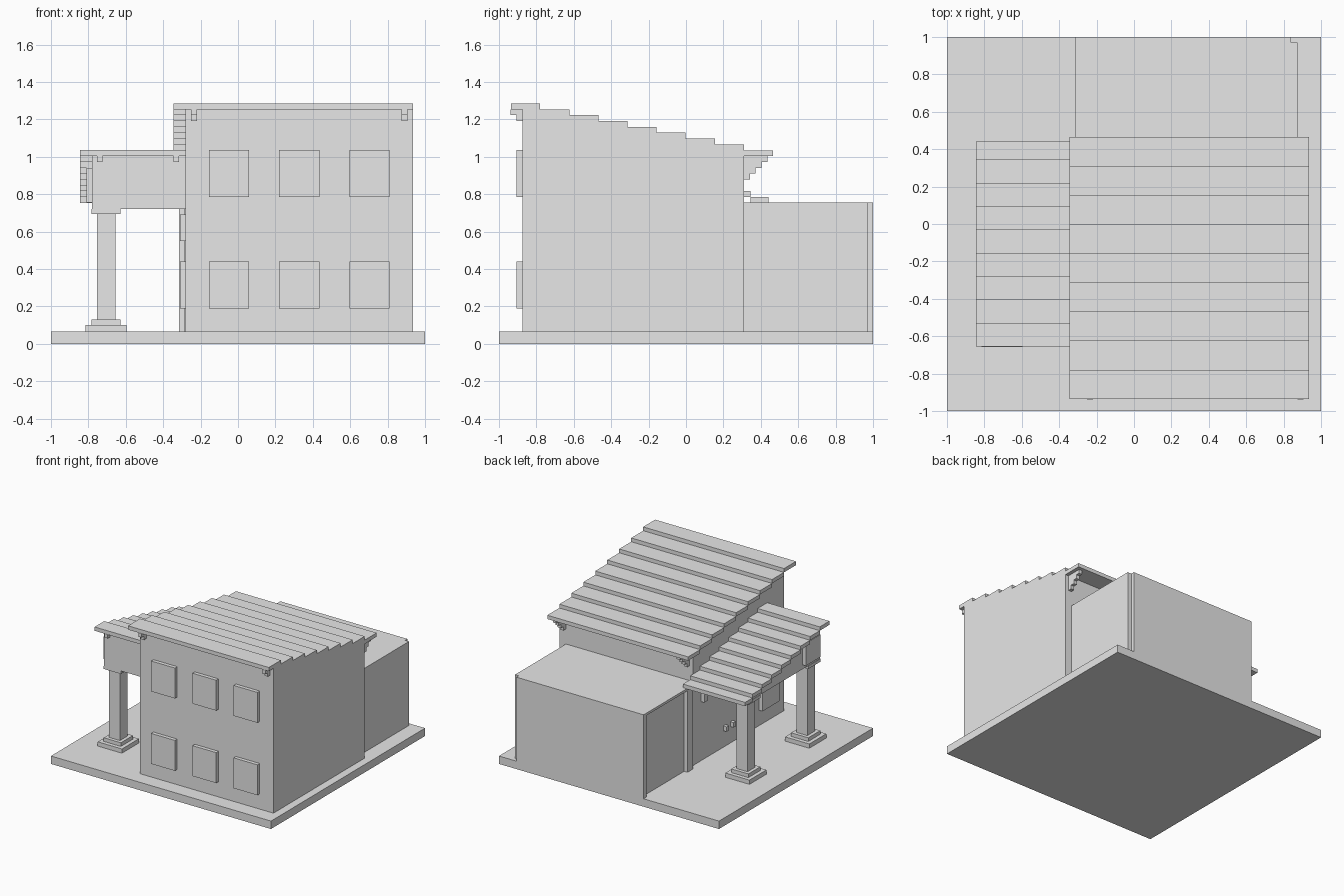
import bpy, bmesh

cube = bpy.data.objects.get("Cube")
if cube:
    bpy.data.objects.remove(cube, do_unlink=True)

# Single plain grey material
grey = bpy.data.materials.new("plain_grey")
grey.use_nodes = True
GREY = (0.8, 0.8, 0.8, 1)
grey.diffuse_color = GREY
grey.node_tree.nodes["Principled BSDF"].inputs["Base Color"].default_value = GREY


def finish(name, bm):
    bmesh.ops.recalc_face_normals(bm, faces=bm.faces)
    mesh = bpy.data.meshes.new(name)
    bm.to_mesh(mesh)
    bm.free()
    mesh.materials.append(grey)
    obj = bpy.data.objects.new(name, mesh)
    bpy.context.collection.objects.link(obj)
    return obj


def prism(name, profile, lo, hi, axis="x"):
    """Extrude a profile: (y, z) along x, or (x, y) along z."""
    bm = bmesh.new()
    along_x = axis == "x"
    verts = [bm.verts.new((lo, a, b) if along_x else (a, b, lo)) for a, b in profile]
    face = bm.faces.new(verts)
    out = bmesh.ops.extrude_face_region(bm, geom=[face])
    moved = [v for v in out["geom"] if isinstance(v, bmesh.types.BMVert)]
    step = (hi - lo, 0, 0) if along_x else (0, 0, hi - lo)
    bmesh.ops.translate(bm, verts=moved, vec=step)
    return finish(name, bm)


def box(name, x, y, z):
    rect = [(x[0], y[0]), (x[1], y[0]), (x[1], y[1]), (x[0], y[1])]
    return prism(name, rect, z[0], z[1], "z")


def stepped_roof(name, edges, top, x):
    """Overlapping flat roof courses that drop towards the back."""
    for i, (a, b) in enumerate(zip(edges, edges[1:])):
        z = top - i * STEP
        box(f"{name}_{i + 1}", x, (a, b), (z - STEP, z))


def stepped_body(name, edges, top, y, z0, x):
    """Walls whose top follows the underside of the roof courses."""
    profile = [(y[1], z0), (y[0], z0)]
    for i, (a, b) in enumerate(zip(edges, edges[1:])):
        a, b = max(a, y[0]), min(b, y[1])
        if b > a:
            z = top - (i + 1) * STEP
            profile += [(a, z), (b, z)]
    return prism(name, profile, x[0], x[1])


def bracket(name, x, wall, top, count, side):
    """Corbel made of shrinking steps under an eave."""
    profile = [(wall, top)]
    for i in range(count):
        reach = wall + side * STEP * (count - i)
        profile += [(reach, top - i * STEP), (reach, top - (i + 1) * STEP)]
    profile.append((wall, top - count * STEP))
    prism(name, profile, x, x + 0.03)


STEP = 0.0313
GROUND = 0.065

box("ground_slab", (-1, 1), (-1, 1), (0, GROUND))

# Main house
edges = [-0.935 + i * 1.4 / 9 for i in range(10)]
TOP = 1.285
stepped_body("house_walls", edges, TOP, (-0.875, 0.31), GROUND, (-0.28, 0.935))
stepped_roof("house_roof", edges, TOP, (-0.345, 0.935))
for side, x in (("right", -0.25), ("left", 0.875)):
    bracket(f"front_bracket_{side}", x, -0.875, TOP - STEP, 2, -1)
    bracket(f"back_bracket_{side}", x, 0.31, TOP - 9 * STEP, 4, 1)

# Front windows
for i in range(3):
    x = -0.155 + i * 0.375
    for level, z in (("lower", 0.19), ("upper", 0.785)):
        box(f"window_{level}_{i + 1}", (x, x + 0.215), (-0.905, -0.875), (z, z + 0.25))

# Rear extension with a notched corner and a recessed side panel
plan = [(-0.285, 0.31), (0.875, 0.31), (0.875, 0.97), (0.84, 0.97),
        (0.84, 1.0), (-0.285, 1.0)]
prism("extension_walls", plan, GROUND, 0.755, "z")
frame_x = (-0.315, -0.285)
box("panel_back_post", frame_x, (0.965, 1.0), (GROUND, 0.755))
box("panel_front_post", frame_x, (0.36, 0.43), (GROUND, 0.755))
box("panel_lintel", frame_x, (0.43, 0.965), (0.735, 0.755))

# Porch
edges = [-0.655 + i * 0.125 for i in range(9)] + [0.44]
TOP = 1.035
stepped_body("porch_beam", edges, TOP, (-0.625, 0.31), 0.72, (-0.78, -0.28))
stepped_roof("porch_roof", edges, TOP, (-0.845, -0.28))
for side, x in (("right", -0.755), ("left", -0.345)):
    bracket(f"porch_bracket_{side}", x, -0.625, TOP - STEP, 1, -1)
box("porch_side_plate", (-0.81, -0.78), (-0.59, -0.4), (0.755, 0.94))

# Porch columns: plinth, base, shaft and capital
parts = (("plinth", 0.11, GROUND, 0.1), ("base", 0.078, 0.1, 0.13),
         ("shaft", 0.05, 0.13, 0.695), ("capital", 0.078, 0.695, 0.72))
for end, y in (("front", -0.547), ("back", 0.23)):
    for part, r, z0, z1 in parts:
        box(f"{end}_column_{part}", (-0.705 - r, -0.705 + r), (y - r, y + r), (z0, z1))

# Side window, wall lamp and door knobs under the porch
wall_x = (-0.31, -0.28)
box("side_window", wall_x, (-0.77, -0.55), (0.19, 0.44))
box("wall_lamp", wall_x, (0.155, 0.205), (0.55, 0.69))
for i, y in enumerate((-0.19, -0.1)):
    box(f"door_knob_{i + 1}", wall_x, (y - 0.015, y + 0.015), (0.2, 0.24))
